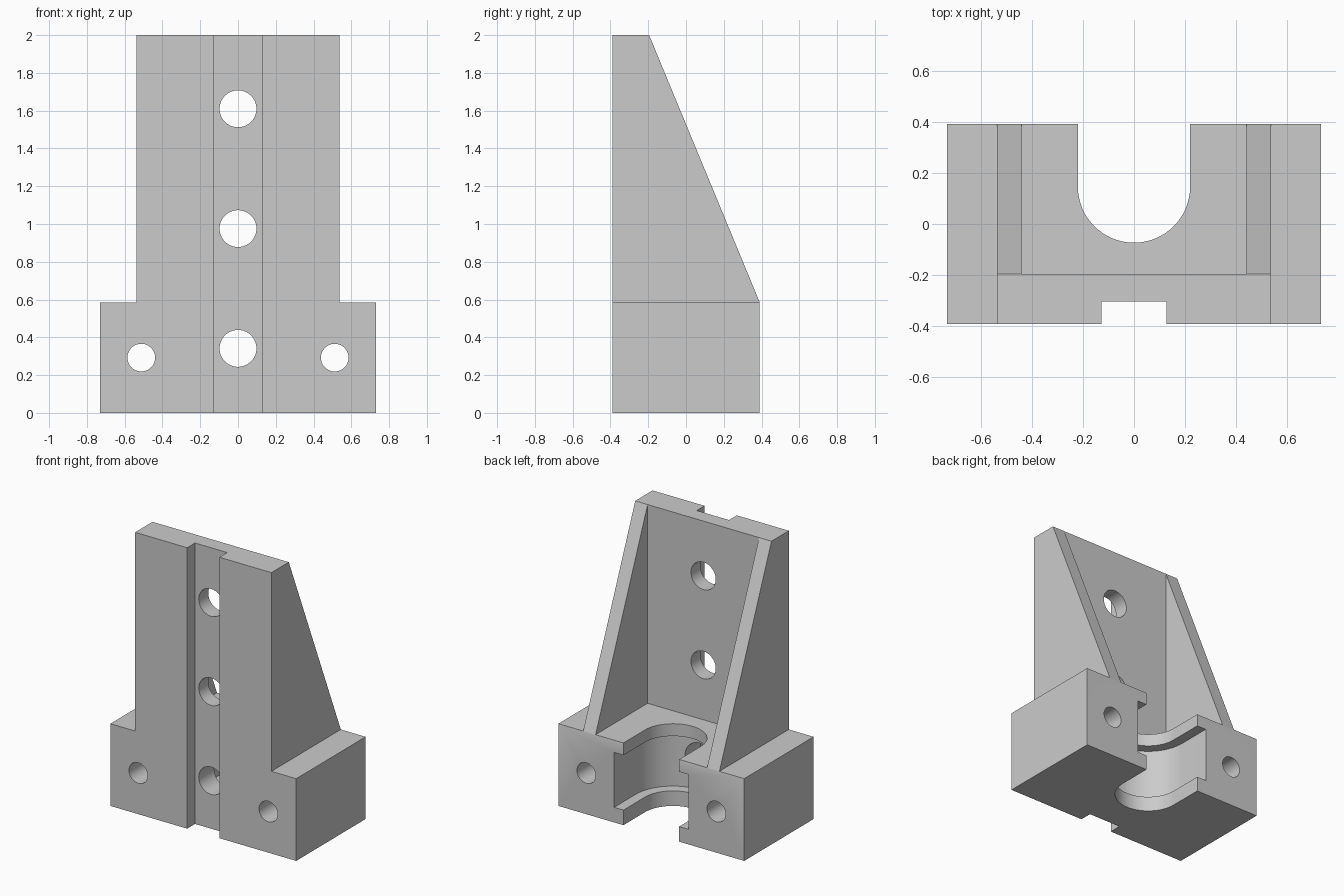
import bpy, bmesh, math
from mathutils import Vector

U = 2 / 41  # one design unit
SEGMENTS = 64

if "Cube" in bpy.data.objects:
    bpy.data.objects.remove(bpy.data.objects["Cube"])

grey = bpy.data.materials.new("light grey")
grey.use_nodes = True
colour = (0.6, 0.6, 0.6, 1)
grey.diffuse_color = colour
grey.node_tree.nodes["Principled BSDF"].inputs["Base Color"].default_value = colour


def prism(name, profile, axis, lo, hi):
    """Extrude a 2D profile along x, y or z; the profile uses the other two axes in order."""
    place = {"x": lambda a, b, t: (t, a, b),
             "y": lambda a, b, t: (a, t, b),
             "z": lambda a, b, t: (a, b, t)}[axis]
    bm = bmesh.new()
    face = bm.faces.new([bm.verts.new(Vector(place(a, b, lo)) * U) for a, b in profile])
    top = bmesh.ops.extrude_face_region(bm, geom=[face])["geom"]
    bmesh.ops.translate(bm, vec=Vector(place(0, 0, hi - lo)) * U,
                        verts=[v for v in top if isinstance(v, bmesh.types.BMVert)])
    bmesh.ops.recalc_face_normals(bm, faces=bm.faces)
    mesh = bpy.data.meshes.new(name)
    bm.to_mesh(mesh)
    bm.free()
    mesh.materials.append(grey)
    obj = bpy.data.objects.new(name, mesh)
    bpy.context.collection.objects.link(obj)
    return obj


def rect(a0, a1, b0, b1):
    return [(a0, b0), (a1, b0), (a1, b1), (a0, b1)]


def circle(cx, cz, r):
    angles = [math.tau * i / SEGMENTS for i in range(SEGMENTS)]
    return [(cx + r * math.cos(a), cz + r * math.sin(a)) for a in angles]


def u_shape(r, centre_y, end_y):
    half = SEGMENTS // 2
    arc = [math.pi + math.pi * i / half for i in range(half + 1)]
    return ([(-r, end_y)] + [(r * math.cos(a), centre_y + r * math.sin(a)) for a in arc]
            + [(r, end_y)])


# Stepped body: wide base block with the narrower upright
right_half = [(15, 0), (15, 12), (11, 12), (11, 41)]
outline = right_half + [(-x, z) for x, z in reversed(right_half)]
bracket = prism("bracket", outline, "y", -8, 8)

cutters = []

# Sloping rear edge of the side ribs
dy, dz = 12, -29
slope = [(-4 - dy / 4, 41 - dz / 4), (-4 + dy * 1.2, 41 + dz * 1.2), (20, 50)]
cutters.append(prism("slope_cutter", slope, "x", -20, 20))

# Pocket between the ribs
cutters.append(prism("pocket_cutter", rect(-9, 9, -4, 12), "z", 12, 55))

# Front channel
cutters.append(prism("channel_cutter", rect(-2.6, 2.6, -10, -6.2), "z", -1, 45))

# Rear U opening and its wider inner groove
cutters.append(prism("opening_cutter", u_shape(4.5, 3, 10), "z", -1, 14))
cutters.append(prism("groove_cutter", u_shape(6, 3, 11), "z", 2.2, 10.2))

# Bolt holes: three up the channel, one in each shoulder
for z in (7, 20, 33):
    # the lowest hole stops inside the groove
    cutters.append(prism("channel_hole_cutter", circle(0, z, 2), "y", -9, 2))
for x in (-10.5, 10.5):
    cutters.append(prism("shoulder_hole_cutter", circle(x, 6, 1.5), "y", -9, 9))

bpy.context.view_layer.objects.active = bracket
for cutter in cutters:
    cutter.hide_render = True
    mod = bracket.modifiers.new(cutter.name, "BOOLEAN")
    mod.operation = "DIFFERENCE"
    mod.solver = "EXACT"
    mod.object = cutter
    bpy.ops.object.modifier_apply(modifier=mod.name)
    bpy.data.objects.remove(cutter)

# Smooth bores with crisp edges
bpy.ops.object.select_all(action="DESELECT")
bracket.select_set(True)
bpy.ops.object.shade_smooth_by_angle(angle=math.radians(30))
